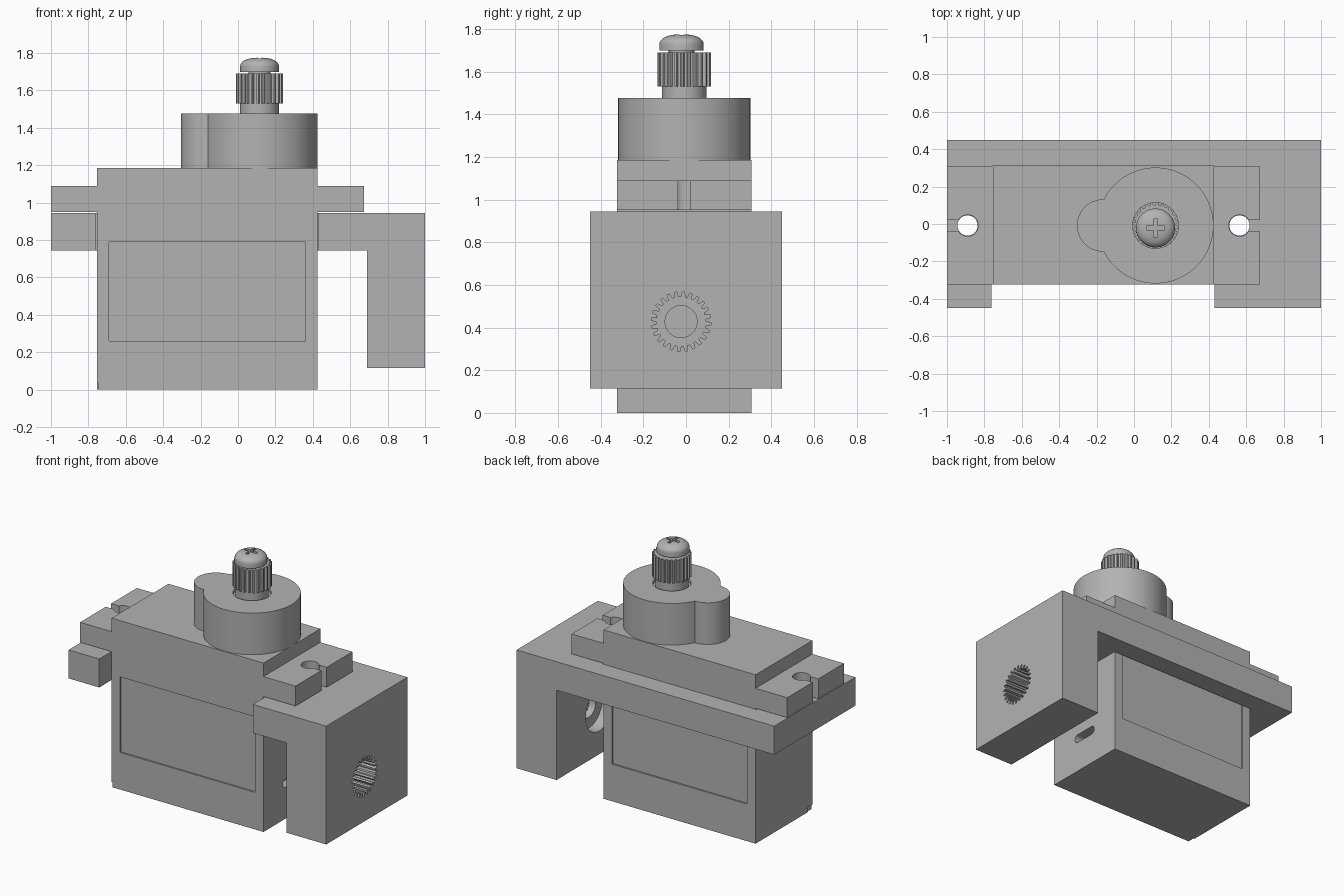
import bpy, bmesh
from math import cos, sin, pi, sqrt
from mathutils import Matrix

cube = bpy.data.objects.get("Cube")
if cube:
    bpy.data.objects.remove(cube, do_unlink=True)

grey = bpy.data.materials.new("plain grey")
grey.use_nodes = True
grey.diffuse_color = (0.45, 0.45, 0.45, 1)
grey.node_tree.nodes["Principled BSDF"].inputs["Base Color"].default_value = grey.diffuse_color

CY = -0.008      # centre line of the motor
SHAFT_X = 0.115  # output shaft position


def finish(name, bm):
    bmesh.ops.recalc_face_normals(bm, faces=bm.faces)
    mesh = bpy.data.meshes.new(name)
    bm.to_mesh(mesh)
    bm.free()
    mesh.materials.append(grey)
    ob = bpy.data.objects.new(name, mesh)
    bpy.context.collection.objects.link(ob)
    return ob


def prism(name, points, low, high, axis="Z"):
    """Extrude a 2D outline along an axis (Z: xy, Y: xz, X: yz outlines)."""
    place = {"Z": lambda a, b, c: (a, b, c),
             "Y": lambda a, b, c: (a, c, b),
             "X": lambda a, b, c: (c, a, b)}[axis]
    bm = bmesh.new()
    face = bm.faces.new([bm.verts.new(place(a, b, low)) for a, b in points])
    new = bmesh.ops.extrude_face_region(bm, geom=[face])["geom"]
    shift = place(0, 0, high - low)
    bmesh.ops.translate(bm, vec=shift, verts=[v for v in new if isinstance(v, bmesh.types.BMVert)])
    return finish(name, bm)


def box(name, x, y, z):
    return prism(name, [(x[0], y[0]), (x[1], y[0]), (x[1], y[1]), (x[0], y[1])], *z)


def circle(a, b, r, n=48):
    return [(a + r * cos(2 * pi * i / n), b + r * sin(2 * pi * i / n)) for i in range(n)]


def gear(a, b, outer, root, teeth):
    """Outline with flat-topped teeth."""
    pts = []
    for i in range(teeth):
        for part, r in ((0, root), (0.4, root), (0.55, outer), (0.85, outer)):
            t = 2 * pi * (i + part) / teeth
            pts.append((a + r * cos(t), b + r * sin(t)))
    return pts


def stadium(a, b, half, r, n=12):
    right = [(a + half + r * sin(pi * i / n), b - r * cos(pi * i / n)) for i in range(n + 1)]
    return right + [(2 * a - p, 2 * b - q) for p, q in right]


def combine(ob, others, operation="DIFFERENCE"):
    for other in others:
        mod = ob.modifiers.new("cut", "BOOLEAN")
        mod.operation = operation
        mod.solver = "EXACT"
        mod.object = other
        bpy.context.view_layer.objects.active = ob
        bpy.ops.object.modifier_apply(modifier=mod.name)
        bpy.data.objects.remove(other, do_unlink=True)


def smooth(ob):
    bpy.ops.object.select_all(action="DESELECT")
    ob.select_set(True)
    bpy.context.view_layer.objects.active = ob
    bpy.ops.object.shade_smooth_by_angle(angle=pi / 6)


# Motor case with mounting ears
Y0, Y1 = CY - 0.315, CY + 0.315
body = prism("motor_case", [(-0.755, 0), (0.424, 0), (0.424, 0.95), (0.673, 0.95), (0.673, 1.09),
                            (0.424, 1.09), (0.424, 1.185), (-0.755, 1.185), (-0.755, 1.09),
                            (-1, 1.09), (-1, 0.95), (-0.755, 0.95)], Y0, Y1, "Y")
cuts = [box("panel_cut", (-0.69, 0.36), (y - 0.012, y + 0.012), (0.26, 0.79)) for y in (Y0, Y1)]
for hole_x, tip in ((-0.89, -1.1), (0.564, 0.8)):
    cuts.append(prism("ear_hole", circle(hole_x, CY, 0.057), 0.9, 1.14))
    cuts.append(box("ear_slot", sorted((hole_x, tip)), (CY - 0.03, CY + 0.03), (0.9, 1.14)))
cuts.append(prism("cable_slot", stadium(CY, 0.25, 0.07, 0.03), 0.36, 0.5, "X"))
cuts.append(box("corner_notch", (-0.8, -0.747), (Y0 - 0.1, Y0 + 0.05), (-0.1, 0.035)))
combine(body, cuts)
smooth(body)

# Gear housing: large round boss joined with a small lobe
housing = prism("gear_housing", circle(SHAFT_X, CY, 0.31, 96), 1.18, 1.477)
lobe = prism("lobe", circle(-0.165, CY, 0.14), 1.18, 1.477)
combine(housing, [lobe], "UNION")
combine(housing, [prism("shaft_well", circle(SHAFT_X, CY, 0.122), 1.455, 1.6)])
smooth(housing)

# Output shaft and splined end
shaft = prism("output_shaft", circle(SHAFT_X, CY, 0.105), 1.44, 1.54)
smooth(shaft)
prism("splined_shaft_end", gear(SHAFT_X, CY, 0.126, 0.111, 24), 1.53, 1.69)

# Domed screw with a cross recess, made by turning a profile
SY = CY - 0.013
profile = [(0, 1.65), (0.06, 1.65), (0.06, 1.698), (0.104, 1.698), (0.104, 1.728)]
for i in range(1, 9):
    t = pi / 2 * i / 8
    profile.append((0.104 * cos(t) ** 0.8 if i < 8 else 0, 1.728 + 0.047 * sin(t)))
bm = bmesh.new()
verts = [bm.verts.new((r, 0, z)) for r, z in profile]
edges = [bm.edges.new(pair) for pair in zip(verts, verts[1:])]
bmesh.ops.spin(bm, geom=verts + edges, cent=(0, 0, 0), axis=(0, 0, 1), angle=2 * pi, steps=48)
bmesh.ops.remove_doubles(bm, verts=bm.verts, dist=0.0005)
bmesh.ops.transform(bm, matrix=Matrix.Translation((SHAFT_X, SY, 0)), verts=bm.verts)
screw = finish("screw", bm)
combine(screw, [box("cross_a", (SHAFT_X - 0.048, SHAFT_X + 0.048), (SY - 0.01, SY + 0.01), (1.735, 1.9)),
                box("cross_b", (SHAFT_X - 0.01, SHAFT_X + 0.01), (SY - 0.048, SY + 0.048), (1.735, 1.9))])
smooth(screw)

# U-shaped bracket with a hanging arm on its left side
W = 0.45
bracket = prism("bracket", [(-1, 0.745), (0.69, 0.745), (0.69, 0.115), (1, 0.115),
                            (1, 0.945), (-1, 0.945)], -W, W, "Y")
HY, HZ = -0.023, 0.428
combine(bracket, [
    box("case_opening", (-0.762, 0.43), (-0.6, Y1 + 0.003), (0.6, 1.2)),
    prism("bolt_hole_right", circle(-0.89, CY, 0.054), 0.6, 1.2),
    prism("bolt_hole_left", circle(0.564, CY, 0.054), 0.6, 1.2),
    prism("spline_socket", gear(HY, HZ, 0.14, 0.115, 24), 0.82, 1.1, "X"),
    prism("screw_hole", circle(HY, HZ, 0.075), 0.6, 1.1, "X"),
    prism("counterbore", circle(HY, HZ, 0.15), 0.6, 0.77, "X"),
])
smooth(bracket)
